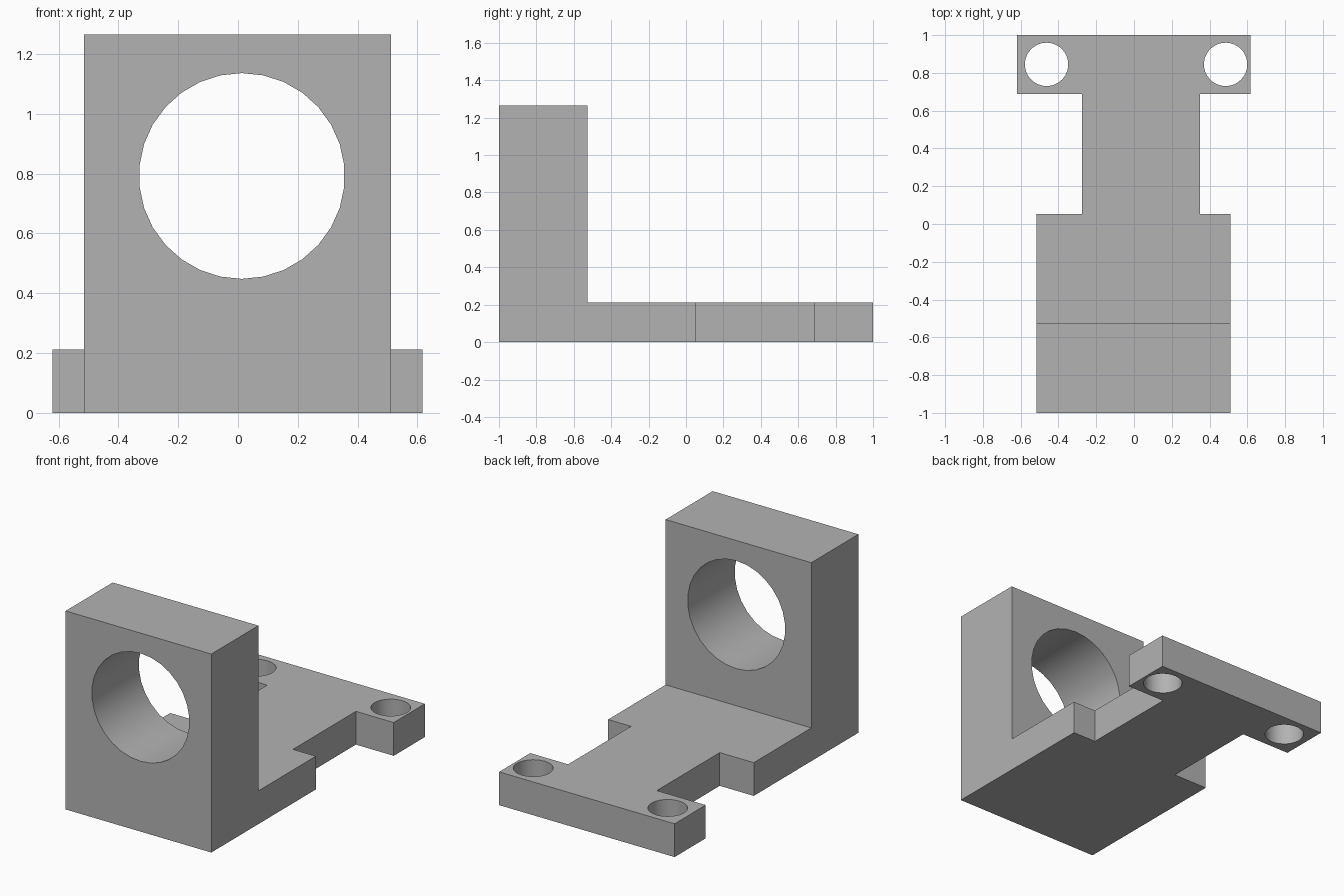
import bpy, bmesh
from mathutils import Matrix, Vector

cube = bpy.data.objects.get("Cube")
if cube:
    bpy.data.objects.remove(cube, do_unlink=True)

grey = bpy.data.materials.new("plain grey")
grey.use_nodes = True
grey.diffuse_color = (0.45, 0.45, 0.45, 1)
grey.node_tree.nodes["Principled BSDF"].inputs["Base Color"].default_value = (0.45, 0.45, 0.45, 1)


def finish(name, bm):
    bmesh.ops.recalc_face_normals(bm, faces=bm.faces[:])
    mesh = bpy.data.meshes.new(name)
    bm.to_mesh(mesh)
    bm.free()
    mesh.materials.append(grey)
    obj = bpy.data.objects.new(name, mesh)
    bpy.context.collection.objects.link(obj)
    return obj


def prism(name, points, travel):
    """Extrude a flat outline along a vector."""
    bm = bmesh.new()
    face = bm.faces.new([bm.verts.new(p) for p in points])
    out = bmesh.ops.extrude_face_region(bm, geom=[face], use_keep_orig=True)
    verts = [g for g in out["geom"] if isinstance(g, bmesh.types.BMVert)]
    bmesh.ops.translate(bm, verts=verts, vec=Vector(travel))
    return finish(name, bm)


def drill(name, centre, radius, depth, axis):
    """Cylinder used to cut a round hole."""
    turn = Matrix.Rotation(1.5707963, 4, 'X') if axis == 'Y' else Matrix()
    bm = bmesh.new()
    bmesh.ops.create_cone(bm, cap_ends=True, segments=30, radius1=radius, radius2=radius,
                          depth=depth, matrix=Matrix.Translation(centre) @ turn)
    return finish(name, bm)


def boolean(obj, tool, operation):
    mod = obj.modifiers.new(tool.name, 'BOOLEAN')
    mod.operation, mod.solver, mod.object = operation, 'EXACT', tool
    tool.hide_render = True


# Plan outline: wide front, narrow neck, mounting flange at the back
plan = [(-0.515, -1), (0.512, -1), (0.512, 0.053), (0.35, 0.053), (0.35, 0.687), (0.617, 0.687),
        (0.617, 1), (-0.62, 1), (-0.62, 0.687), (-0.275, 0.687), (-0.275, 0.053), (-0.515, 0.053)]
bracket = prism("bracket", [(x, y, -0.2) for x, y in plan], (0, 0, 2))

# Side profile: tall front wall and thin base plate
side = [(-1.2, 0), (1.2, 0), (1.2, 0.212), (-0.526, 0.212), (-0.526, 1.265), (-1.2, 1.265)]
profile = prism("side_profile", [(-1, y, z) for y, z in side], (2, 0, 0))
boolean(bracket, profile, 'INTERSECT')

# Large bore through the wall and two mounting holes in the flange
tools = [profile, drill("wall_bore", (0.013, -0.76, 0.792), 0.344, 0.8, 'Y')]
for label, x in (("right", -0.463), ("left", 0.485)):
    tools.append(drill(label + "_mounting_hole", (x, 0.845, 0.1), 0.115, 0.6, 'Z'))
for tool in tools[1:]:
    boolean(bracket, tool, 'DIFFERENCE')

# Bake the cuts, discard the cutters and smooth the bores
graph = bpy.context.evaluated_depsgraph_get()
result = bpy.data.meshes.new_from_object(bracket.evaluated_get(graph))
bracket.modifiers.clear()
bracket.data = result
result.materials.clear()
result.materials.append(grey)
for tool in tools:
    bpy.data.objects.remove(tool, do_unlink=True)

# Turn the bore facets so that a corner points sideways
bpy.ops.object.select_all(action='DESELECT')
bracket.select_set(True)
bpy.context.view_layer.objects.active = bracket
bpy.ops.object.shade_smooth_by_angle(angle=0.6)
